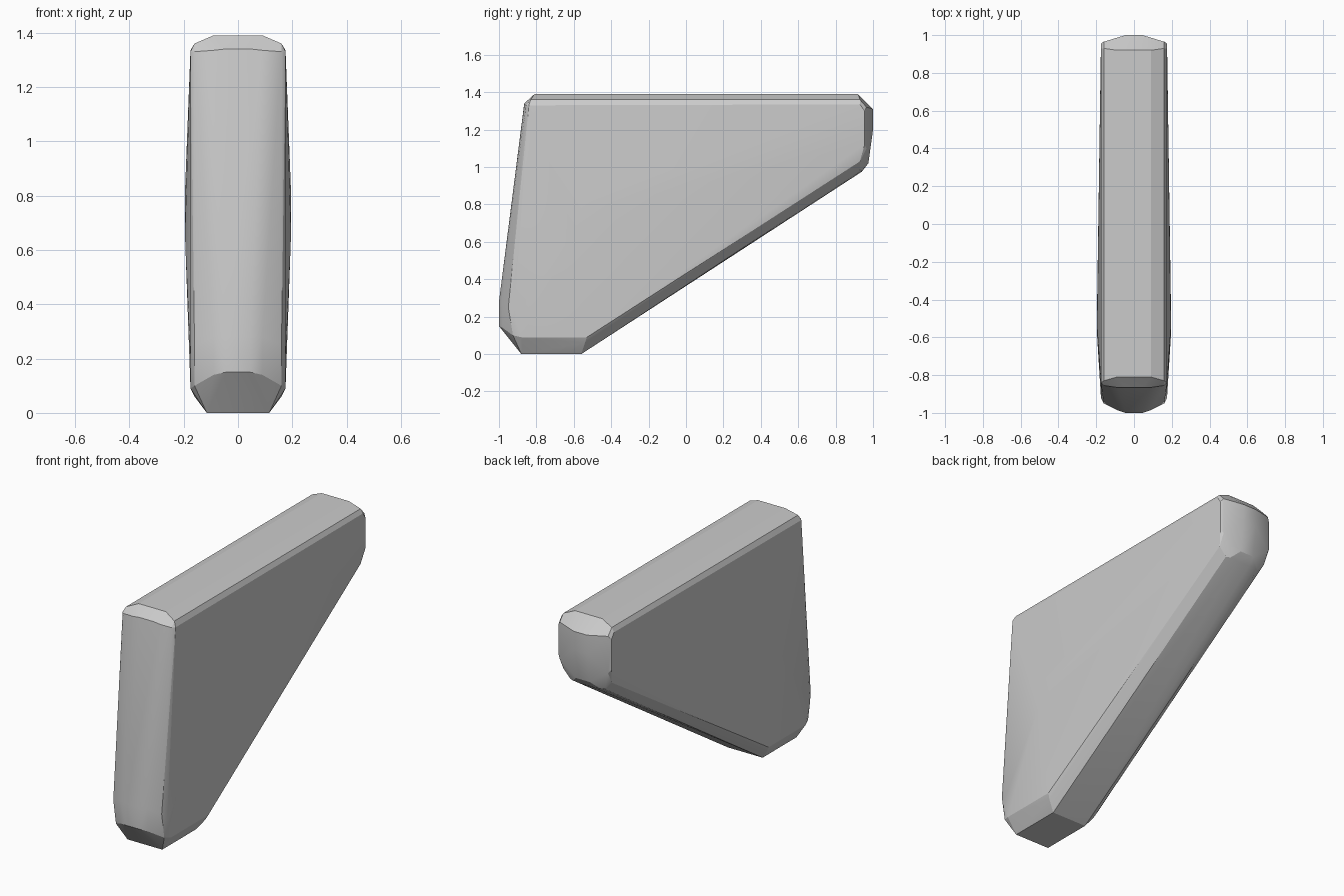
import bpy, bmesh, math

if "Cube" in bpy.data.objects:
    bpy.data.objects.remove(bpy.data.objects["Cube"])

# Side-view outlines (y, z), stepping from the middle out to the bulging side face
layers = [
    # crown: full silhouette near the middle
    (0.045, [(-1.0, 0.15), (-1.0, 0.28), (-0.865, 1.34), (-0.81, 1.39),
             (0.92, 1.39), (1.0, 1.31), (1.0, 1.2), (0.975, 1.02), (0.94, 0.975)]),
    # flat foot, underside and top edges
    (0.09, [(-0.98, 0.14), (-0.985, 0.28), (-0.865, 1.335), (-0.81, 1.39),
            (0.92, 1.39), (0.985, 1.31), (0.985, 1.15), (0.94, 0.98)]),
    (0.115, [(-0.88, 0.0), (-0.56, 0.0), (0.93, 0.98), (-0.96, 0.13)]),
    # rounded shoulders
    (0.16, [(-0.925, 0.1), (-0.95, 0.25), (-0.855, 1.33), (-0.83, 1.36),
            (0.93, 1.36), (0.965, 1.32), (0.965, 1.1), (0.93, 1.03), (-0.54, 0.06)]),
    # rim of the side face
    (0.175, [(-0.88, 0.09), (-0.92, 0.2), (-0.84, 1.33), (0.93, 1.335),
             (0.955, 1.3), (0.955, 1.12), (-0.53, 0.09)]),
    # gentle bulge
    (0.195, [(-0.55, 0.82), (-0.4, 0.8), (-0.6, 0.65)]),
]

# Wedge body: both halves mirrored and wrapped in one skin
bm = bmesh.new()
for x, outline in layers:
    for side in (-1, 1):
        for y, z in outline:
            bm.verts.new((side * x, y, z))
hull = bmesh.ops.convex_hull(bm, input=bm.verts[:])
loose = [v for v in bm.verts if not v.link_faces]
bmesh.ops.delete(bm, geom=loose, context='VERTS')
bmesh.ops.dissolve_limit(bm, angle_limit=math.radians(1),
                         verts=bm.verts[:], edges=bm.edges[:])
bmesh.ops.recalc_face_normals(bm, faces=bm.faces[:])
mesh = bpy.data.meshes.new("wedge_body")
bm.to_mesh(mesh)
bm.free()
body = bpy.data.objects.new("wedge_body", mesh)
bpy.context.collection.objects.link(body)

# Soft shading with crisp creases
bpy.context.view_layer.objects.active = body
body.select_set(True)
bpy.ops.object.shade_smooth_by_angle(angle=math.radians(20))
